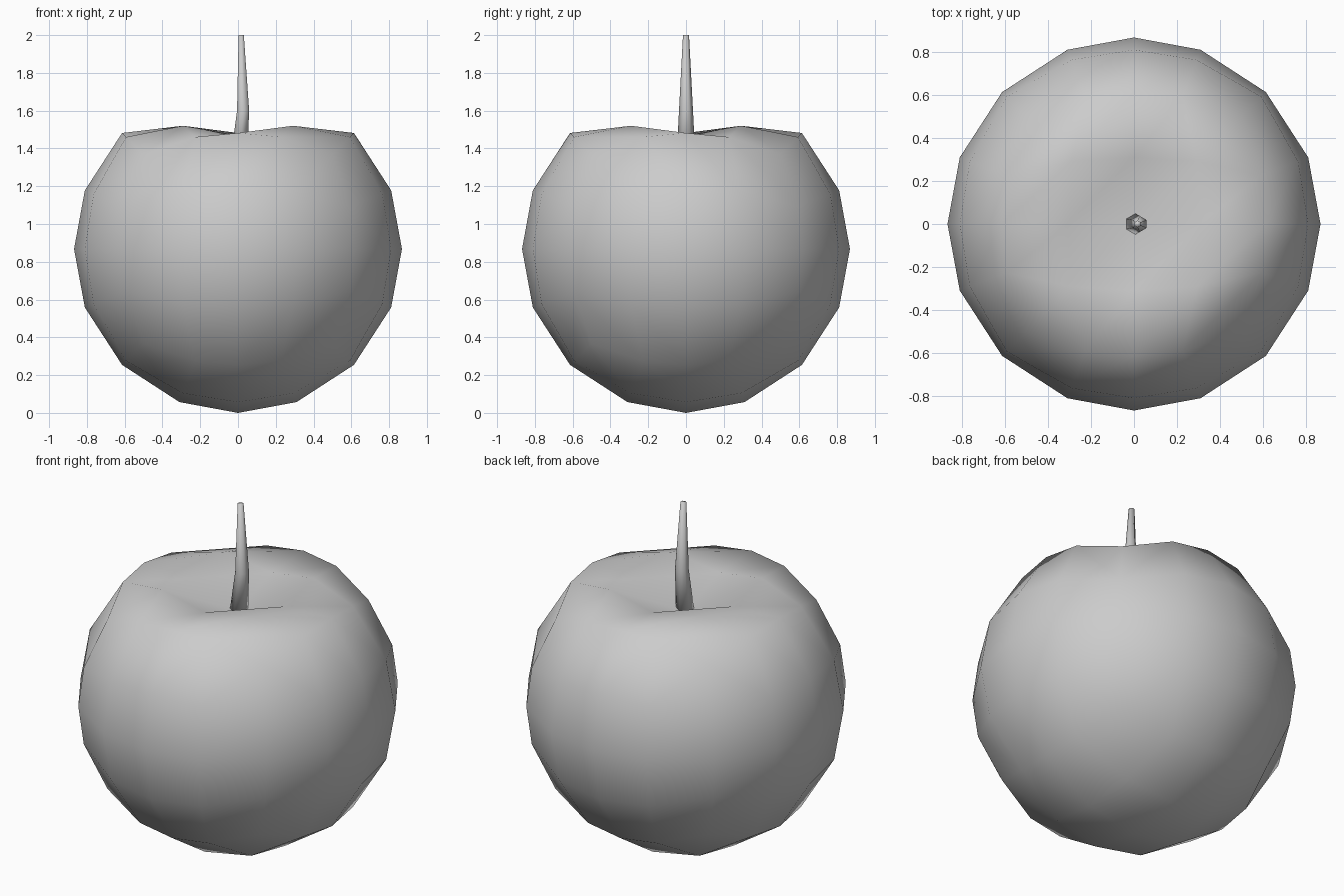
import bpy, bmesh, math
from mathutils import Matrix, Vector

if "Cube" in bpy.data.objects:
    bpy.data.objects.remove(bpy.data.objects["Cube"])

R = 0.868                      # apple radius
STEPS = [-1, -0.382, 0, 0.382, 1]


def finish(name, bm):
    bmesh.ops.remove_doubles(bm, verts=bm.verts, dist=0.001)
    bmesh.ops.recalc_face_normals(bm, faces=bm.faces)
    for f in bm.faces:
        f.smooth = True
    mesh = bpy.data.meshes.new(name)
    bm.to_mesh(mesh)
    bm.free()
    obj = bpy.data.objects.new(name, mesh)
    bpy.context.collection.objects.link(obj)
    return obj


# Apple body: a rounded cube, four cells per side, every cell cut along one diagonal
bm = bmesh.new()
turns = [Matrix.Rotation(math.radians(a), 3, 'X') for a in (0, 90, 180, 270)]
turns += [Matrix.Rotation(math.radians(a), 3, 'Y') for a in (90, -90)]
for rot in turns:
    g = [[bm.verts.new(rot @ Vector((x, y, 1)).normalized() * R + Vector((0, 0, R)))
          for y in STEPS] for x in STEPS]
    for i in range(4):
        for j in range(4):
            a, b, c, d = g[i][j], g[i + 1][j], g[i + 1][j + 1], g[i][j + 1]
            bm.faces.new((a, b, c))
            bm.faces.new((a, c, d))

# Dimple: sink the top centre and the two rings of points around it
for v in bm.verts:
    r = math.hypot(v.co.x, v.co.y)
    if v.co.z > 1.5:
        v.co.z = 1.36 if r < 0.1 else 1.47 if r < 0.35 else 1.52
finish("apple_body", bm)

# Stem: six-sided rings (centre x, radius, height), slightly bent
bm = bmesh.new()
rings = []
for cx, rad, z in [(0.005, 0.05, 1.35), (0.027, 0.037, 1.6), (0.017, 0.016, 2.0)]:
    angles = [math.radians(30 + 60 * k) for k in range(6)]
    rings.append([bm.verts.new((cx + rad * math.cos(a), rad * math.sin(a), z)) for a in angles])
for lo, hi in zip(rings, rings[1:]):
    for k in range(6):
        n = (k + 1) % 6
        bm.faces.new((lo[k], lo[n], hi[n], hi[k]))
bm.faces.new(rings[0][::-1])
bm.faces.new(rings[-1])
finish("stem", bm)
